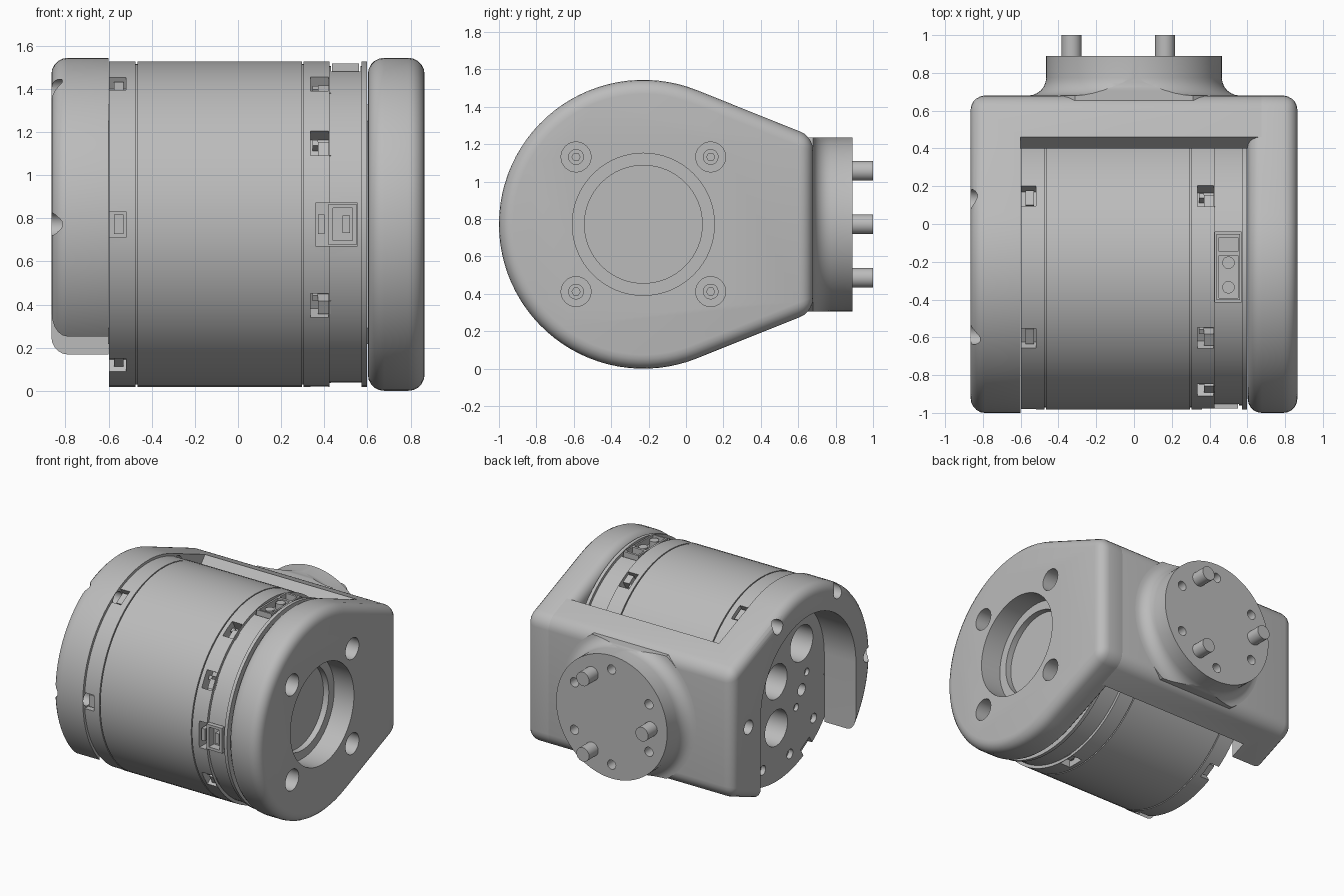
import bpy, bmesh
from math import sin, cos, pi, radians, acos, atan2, hypot
from mathutils import Matrix, Vector

if "Cube" in bpy.data.objects:
    bpy.data.objects.remove(bpy.data.objects["Cube"])

R, CY, CZ = 0.772, -0.228, 0.772      # outer radius and axis of the drum
BACK = 0.68                           # rear face of the yoke

grey = bpy.data.materials.new("satin grey")
grey.use_nodes = True
grey.diffuse_color = (0.5, 0.5, 0.5, 1)
grey.node_tree.nodes["Principled BSDF"].inputs["Base Color"].default_value = (0.5, 0.5, 0.5, 1)


def prism(bm, pts, x0, x1):
    """Extrude a (y, z) outline along x."""
    face = bm.faces.new([bm.verts.new((x0, y, z)) for y, z in pts])
    new = bmesh.ops.extrude_face_region(bm, geom=[face])["geom"]
    bmesh.ops.translate(bm, vec=(x1 - x0, 0, 0),
                        verts=[v for v in new if isinstance(v, bmesh.types.BMVert)])


def circle(r, y=CY, z=CZ, n=32):
    return [(y + r * cos(2 * pi * i / n), z + r * sin(2 * pi * i / n)) for i in range(n)]


def polar(r, deg):
    """Point around the drum axis; 0 is the back, 90 the top, 180 the front."""
    return CY + r * cos(radians(deg)), CZ + r * sin(radians(deg))


def ring_box(bm, deg, x0, x1, r0, r1, w, shift=0):
    """Box on the drum wall, w wide around the drum."""
    t = Vector((-sin(radians(deg)), cos(radians(deg))))
    pts = []
    for r, s in ((r0, -1), (r1, -1), (r1, 1), (r0, 1)):
        p = Vector(polar(r, deg)) + t * (shift + s * w / 2)
        pts.append((p.x, p.y))
    prism(bm, pts, x0, x1)


def lathe(bm, profile, n=96):
    """Revolve (x, r) points around the x axis; both ends are closed."""
    rings = [[bm.verts.new((x, r * cos(2 * pi * i / n), r * sin(2 * pi * i / n)))
              for i in range(n)] for x, r in profile]
    for a, b in zip(rings, rings[1:]):
        for i in range(n):
            bm.faces.new((a[i], a[(i + 1) % n], b[(i + 1) % n], b[i]))
    bm.faces.new(rings[0])
    bm.faces.new(rings[-1])


def make(name, bm, matrix=None):
    bmesh.ops.recalc_face_normals(bm, faces=bm.faces)
    if matrix:
        bm.transform(matrix)
    me = bpy.data.meshes.new(name)
    bm.to_mesh(me)
    bm.free()
    me.materials.append(grey)
    ob = bpy.data.objects.new(name, me)
    bpy.context.collection.objects.link(ob)
    return ob


def activate(ob):
    bpy.ops.object.select_all(action="DESELECT")
    ob.select_set(True)
    bpy.context.view_layer.objects.active = ob


def boolean(ob, bm, op="DIFFERENCE", matrix=None):
    tool = make("cutter", bm, matrix)
    tool.hide_render = True
    mod = ob.modifiers.new("cut", "BOOLEAN")
    mod.object, mod.operation, mod.solver = tool, op, "EXACT"
    activate(ob)
    bpy.ops.object.modifier_apply(modifier=mod.name)
    bpy.data.objects.remove(tool)


def bevel(ob, width):
    mod = ob.modifiers.new("round", "BEVEL")
    mod.width, mod.segments, mod.use_clamp_overlap = width, 5, False
    mod.limit_method, mod.angle_limit = "ANGLE", radians(40)
    activate(ob)
    bpy.ops.object.modifier_apply(modifier=mod.name)


def smooth(ob):
    activate(ob)
    bpy.ops.object.shade_smooth_by_angle(angle=radians(30))


def teardrop(n=56):
    """Round front with straight tangents running to the rear face."""
    a0 = atan2(0.475, 0.89) + acos(R / hypot(0.475, 0.89))
    pts = [polar(R, (a0 + (2 * pi - 2 * a0) * i / n) * 180 / pi) for i in range(n + 1)]
    dz = (R - (BACK - CY) * cos(a0)) / sin(a0)
    return pts + [(BACK, CZ - dz), (BACK, CZ + dz)]


# Yoke: slotted cheek and rear wall in one piece
bm = bmesh.new()
prism(bm, teardrop(), -0.865, 0.75)
yoke = make("yoke", bm)
bevel(yoke, 0.075)
bm = bmesh.new()
prism(bm, circle(0.79, n=96), -0.6, 0.9)
boolean(yoke, bm)
for s in (1, -1):                     # chamfered lips of the rear wall
    bm = bmesh.new()
    prism(bm, [(y, CZ + s * z) for y, z in ((0.56, 0.674), (0.37, 0.444), (CY, 0), (CY, 0.9))],
          -0.6, 0.9)
    boolean(yoke, bm)
bm = bmesh.new()                      # downward slot
arch = [polar(0.57, a) for a in range(0, 181, 5)]
prism(bm, arch + [(CY - 0.57, -0.2), (CY + 0.57, -0.2)], -1, -0.598)
boolean(yoke, bm)
bm = bmesh.new()
for a in (0, 60, 120, 180):
    prism(bm, circle(0.053, *polar(0.715, a), 24), -1, -0.55)
boolean(yoke, bm)
smooth(yoke)

# Rounded cheek with stepped bore and four counterbores
bm = bmesh.new()
prism(bm, teardrop(), 0.602, 0.865)
cheek = make("bored_cheek", bm)
bevel(cheek, 0.075)
bm = bmesh.new()
prism(bm, circle(0.38, n=64), 0.7, 1)
corners = [polar(0.509, a) for a in (45, 135, 225, 315)]
for c in corners:
    prism(bm, circle(0.08, *c), 0.66, 1)
boolean(cheek, bm)
bm = bmesh.new()
prism(bm, circle(0.315, n=64), 0.655, 0.8)
boolean(cheek, bm)
smooth(cheek)

bm = bmesh.new()
for c in corners:
    prism(bm, circle(0.042, *c, 20), 0.65, 0.69)
screws = make("cheek_screws", bm)
bm = bmesh.new()
for c in corners:
    prism(bm, circle(0.022, *c, 6), 0.67, 0.72)
boolean(screws, bm)
smooth(screws)

# Rear flange with fillet, bolt holes and three pins
to_back = Matrix.Translation((0, 0, CZ)) @ Matrix.Rotation(pi / 2, 4, "Z")
fillet = [(0.775 - 0.095 * cos(radians(a)), 0.56 - 0.095 * sin(radians(a)))
          for a in range(0, 91, 15)]
bm = bmesh.new()
lathe(bm, [(0.64, 0.56)] + fillet + [(0.89, 0.465)])
flange = make("rear_flange", bm, to_back)
bm = bmesh.new()
prism(bm, [(-0.7, CZ - 0.465), (0.9, CZ - 0.465), (0.9, CZ + 0.465), (-0.7, CZ + 0.465)], -0.8, 0.8)
boolean(flange, bm, "INTERSECT")
bm = bmesh.new()
for a in range(30, 390, 60):
    prism(bm, circle(0.035, 0.36 * cos(radians(a)), 0.36 * sin(radians(a)), 20), 0.78, 1)
boolean(flange, bm, matrix=to_back)
smooth(flange)
bm = bmesh.new()
for a in (0, 120, 240):
    prism(bm, circle(0.053, 0.33 * cos(radians(a)), 0.33 * sin(radians(a)), 24), 0.85, 1)
smooth(make("flange_pins", bm, to_back))

# Motor drum with seams and stepped end
bm = bmesh.new()
profile = [(-0.597, 0.755)]
for x in (-0.47, 0.3):
    profile += [(x - 0.004, 0.755), (x - 0.004, 0.743), (x + 0.004, 0.743), (x + 0.004, 0.755)]
profile += [(0.425, 0.755), (0.425, 0.733), (0.572, 0.733), (0.572, 0.755), (0.597, 0.755)]
lathe(bm, profile)
drum = make("motor_drum", bm, Matrix.Translation((0, CY, CZ)))

# Latch windows and connector pockets in the drum
left_latches = range(0, 360, 60)
right_latches = (60, 120, 150, 210, 270)
bm = bmesh.new()
for a in left_latches:
    ring_box(bm, a, -0.7, -0.52, 0.69, 0.9, 0.12)
for a in right_latches:
    ring_box(bm, a, 0.335, 0.42, 0.67, 0.9, 0.13)
ring_box(bm, 180, 0.36, 0.555, 0.66, 0.9, 0.2)
ring_box(bm, 90, 0.43, 0.568, 0.64, 0.9, 0.37)
boolean(drum, bm)

# Holes in the open end of the drum
bm = bmesh.new()
prism(bm, circle(0.13), -0.8, -0.4)
for a in (30, 150, 270):
    prism(bm, circle(0.135, *polar(0.35, a)), -0.8, -0.4)
    prism(bm, circle(0.045, *polar(0.35, a + 60), 20), -0.8, -0.5)
    for d in (40, 80):
        prism(bm, circle(0.028, *polar(0.37, a + d), 16), -0.8, -0.57)
for a in range(15, 375, 30):
    prism(bm, circle(0.036, *polar(0.63, a), 16), -0.8, -0.56)
boolean(drum, bm)
smooth(drum)

# Latch hooks seated in the windows
bm = bmesh.new()
for a in left_latches:
    ring_box(bm, a, -0.575, -0.53, 0.67, 0.735, 0.09)
for a in right_latches:
    ring_box(bm, a, 0.37, 0.43, 0.65, 0.735, 0.07, 0.02)
    ring_box(bm, a, 0.345, 0.37, 0.65, 0.72, 0.03, -0.02)
make("latch_hooks", bm)

# Front socket: walled housing with a contact block
bm = bmesh.new()
ring_box(bm, 180, 0.42, 0.55, 0.64, 0.75, 0.19)
front_socket = make("front_socket", bm)
bm = bmesh.new()
ring_box(bm, 180, 0.44, 0.53, 0.69, 0.9, 0.15)
boolean(front_socket, bm)
bm = bmesh.new()
ring_box(bm, 180, 0.485, 0.52, 0.66, 0.74, 0.08)
ring_box(bm, 180, 0.37, 0.4, 0.64, 0.74, 0.09)
make("front_socket_contacts", bm)

# Top socket: two-way plug beside a pair of round terminals
bm = bmesh.new()
ring_box(bm, 90, 0.436, 0.562, 0.62, 0.745, 0.35)
top_socket = make("top_socket", bm)
bm = bmesh.new()
ring_box(bm, 90, 0.45, 0.55, 0.69, 0.9, 0.075, -0.12)
ring_box(bm, 90, 0.45, 0.55, 0.69, 0.9, 0.225, 0.05)
boolean(top_socket, bm)
for i, (y, r) in enumerate(((-0.205, 0.033), (-0.335, 0.033))):
    bpy.ops.mesh.primitive_cylinder_add(vertices=20, radius=r, depth=0.08,
                                        location=(0.5, y, CZ + 0.7))
    pin = bpy.context.object
    pin.name = "terminal_%d" % (i + 1)
    pin.data.materials.append(grey)
    smooth(pin)
